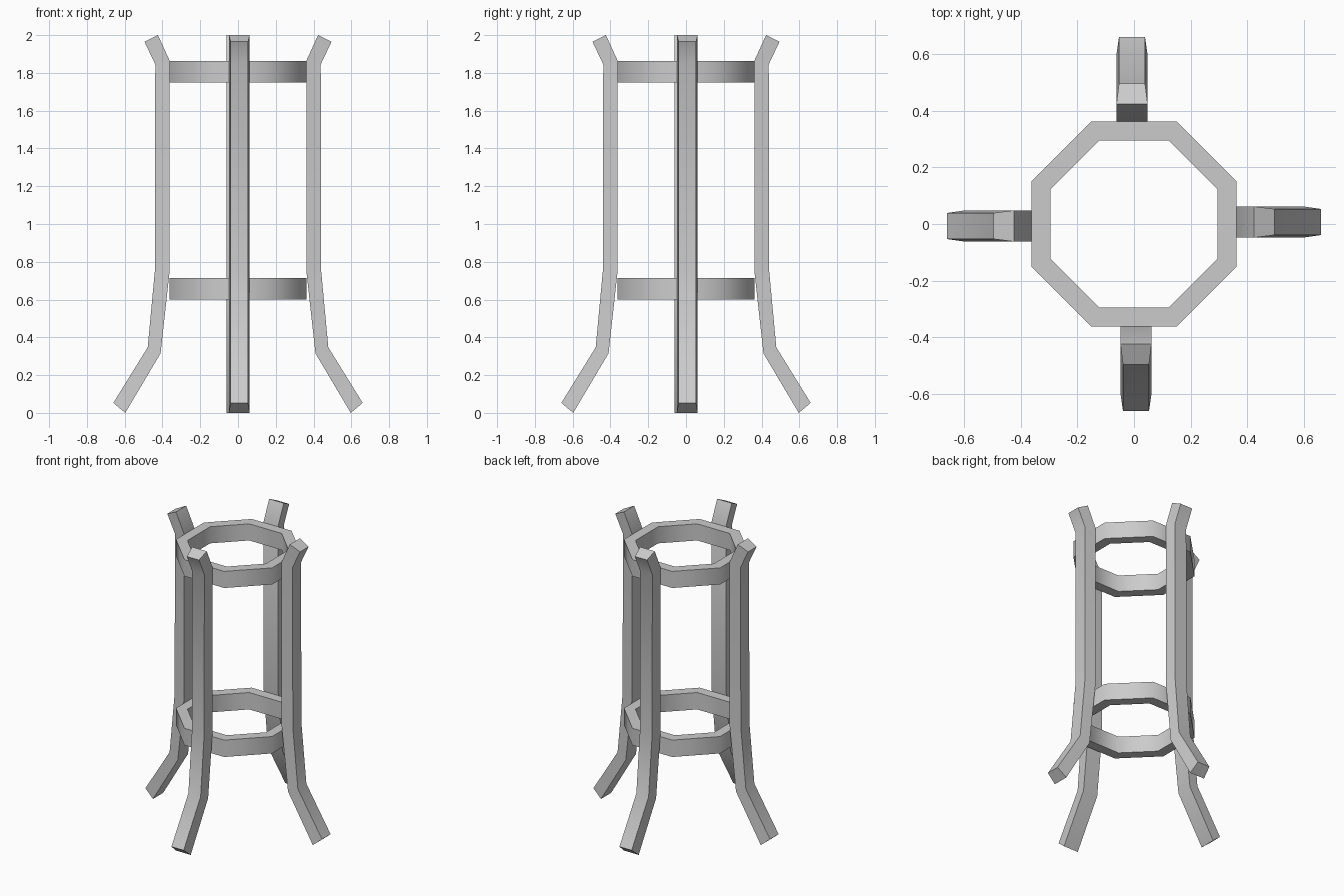
import bpy
import bmesh
import math
from mathutils import Matrix, Vector

default_cube = bpy.data.objects.get("Cube")
if default_cube:
    bpy.data.objects.remove(default_cube, do_unlink=True)

# Single plain grey
GREY = (0.6, 0.6, 0.6, 1.0)
grey = bpy.data.materials.new("plain grey")
grey.use_nodes = True
grey.diffuse_color = GREY
grey.node_tree.nodes["Principled BSDF"].inputs["Base Color"].default_value = GREY


def finish(name, bm):
    """Turn a bmesh into a shaded, coloured object."""
    bmesh.ops.recalc_face_normals(bm, faces=bm.faces)
    mesh = bpy.data.meshes.new(name)
    bm.to_mesh(mesh)
    bm.free()
    mesh.materials.append(grey)
    obj = bpy.data.objects.new(name, mesh)
    bpy.context.collection.objects.link(obj)
    bpy.ops.object.select_all(action="DESELECT")
    obj.select_set(True)
    bpy.context.view_layer.objects.active = obj
    bpy.ops.object.shade_smooth_by_angle(angle=math.radians(50))
    return obj


def loft(bm, sections, closed):
    """Skin quads between equal sections; cap the ends of an open run."""
    loops = [[bm.verts.new(p) for p in section] for section in sections]
    pairs = list(zip(loops, loops[1:]))
    if closed:
        pairs.append((loops[-1], loops[0]))
    else:
        bm.faces.new(loops[0])
        bm.faces.new(loops[-1])
    for a, b in pairs:
        n = len(a)
        for i in range(n):
            j = (i + 1) % n
            bm.faces.new((a[i], a[j], b[j], b[i]))


# Leg profile from foot to tip: inner and outer (radius, height)
LEG_INNER = [(0.597, 0), (0.41, 0.315), (0.362, 0.75), (0.362, 1.865), (0.424, 2.0)]
LEG_OUTER = [(0.66, 0.053), (0.478, 0.347), (0.44, 0.755), (0.438, 1.845), (0.495, 1.965)]
INNER_HALF, OUTER_HALF, SIDE_SHIFT = 0.055, 0.046, 0.007


def make_leg(name, angle):
    """Bent bar, slightly narrower on its outer face."""
    turn = Matrix.Rotation(angle, 3, "Z")
    sections = []
    for (ri, zi), (ro, zo) in zip(LEG_INNER, LEG_OUTER):
        corners = [(ri, -INNER_HALF, zi), (ro, -OUTER_HALF, zo),
                   (ro, OUTER_HALF, zo), (ri, INNER_HALF, zi)]
        sections.append([turn @ Vector((x, y + SIDE_SHIFT, z)) for x, y, z in corners])
    bm = bmesh.new()
    loft(bm, sections, closed=False)
    return finish(name, bm)


def make_ring(name, bottom, top, inner=0.295, outer=0.362, sides=8):
    """Flat-sided hoop; inner and outer are distances to the flats."""
    half_step = math.pi / sides
    sections = []
    for i in range(sides):
        a = (2 * i + 1) * half_step
        out = Vector((math.cos(a), math.sin(a), 0)) / math.cos(half_step)
        sections.append([out * r + Vector((0, 0, z)) for r, z in
                         ((inner, bottom), (outer, bottom), (outer, top), (inner, top))])
    bm = bmesh.new()
    loft(bm, sections, closed=True)
    return finish(name, bm)


# Four legs around the centre
for i, side in enumerate(("left", "back", "right", "front")):
    make_leg(side + "_leg", i * math.pi / 2)

# Two hoops joining the legs
make_ring("lower_ring", 0.6, 0.715)
make_ring("upper_ring", 1.75, 1.863)
